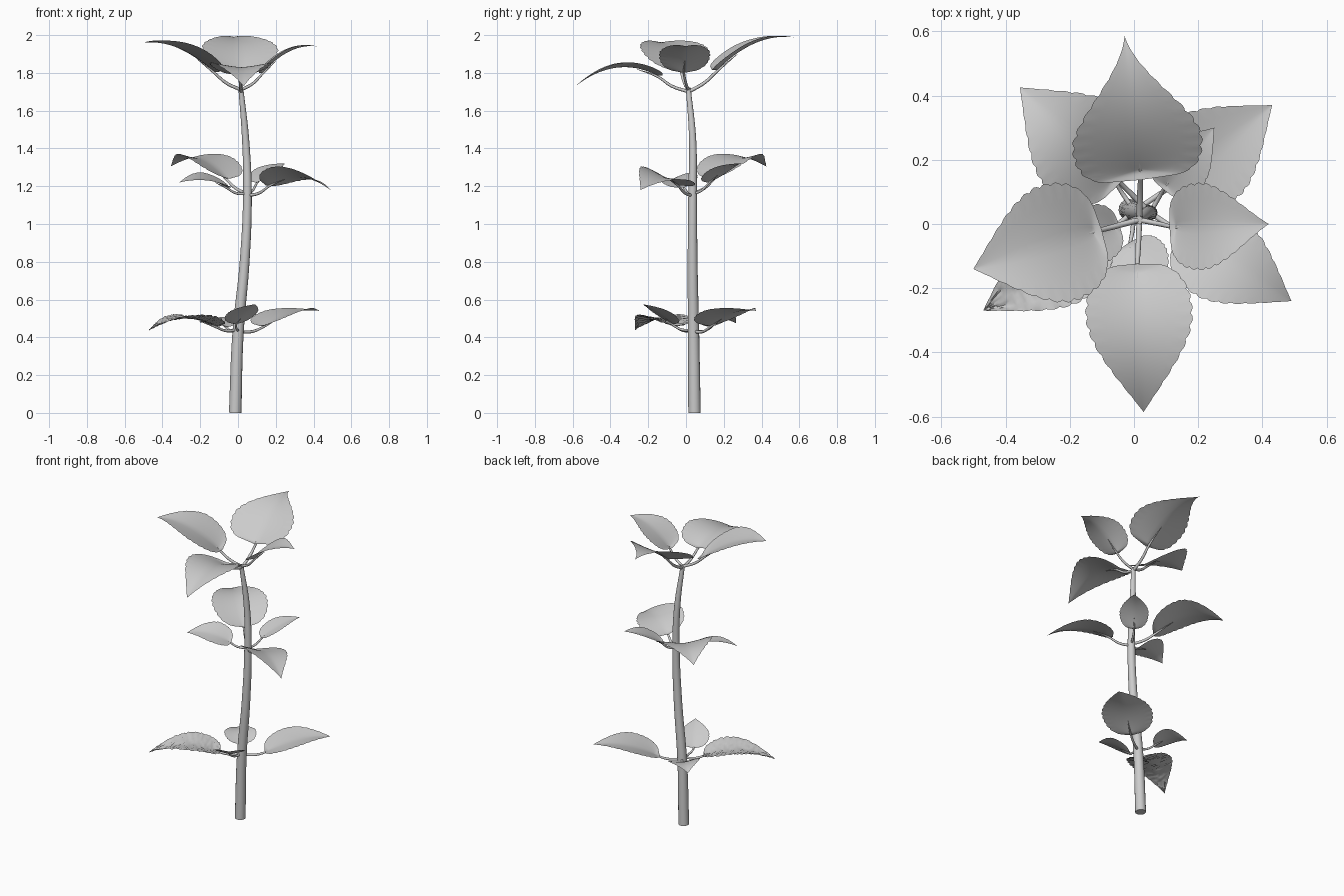
import bpy
import bmesh
import math
import random
from mathutils import Vector

random.seed(4)
cube = bpy.data.objects.get("Cube")
if cube:
    bpy.data.objects.remove(cube, do_unlink=True)

# Single grey for the whole plant
grey = bpy.data.materials.new("plant_grey")
grey.use_nodes = True
colour = (0.6, 0.6, 0.6, 1)
grey.diffuse_color = colour
grey.node_tree.nodes["Principled BSDF"].inputs["Base Color"].default_value = colour

UP = Vector((0, 0, 1))
STEM = [Vector(p) for p in (
    (-0.015, 0.045, 0), (0, 0.04, 0.42), (0.035, 0.035, 0.8), (0.05, 0.035, 1.16),
    (0.04, 0.035, 1.45), (0.015, 0.012, 1.72))]
STEM_RADII = [0.033, 0.03, 0.026, 0.023, 0.019, 0.013]


def on_stem(z):
    """Point on the stem axis at a height."""
    for a, b in zip(STEM, STEM[1:]):
        if z <= b.z:
            return a.lerp(b, (z - a.z) / (b.z - a.z))
    return STEM[-1].copy()


def finish(name, mesh):
    """Link a mesh with the shared colour and smooth shading."""
    mesh.materials.clear()
    mesh.materials.append(grey)
    obj = bpy.data.objects.new(name, mesh)
    bpy.context.collection.objects.link(obj)
    bpy.ops.object.select_all(action="DESELECT")
    obj.select_set(True)
    bpy.context.view_layer.objects.active = obj
    bpy.ops.object.shade_smooth_by_angle(angle=math.radians(50))


def tube(name, points, radii, sides):
    """Smooth tapered tube through the points, with closed ends."""
    curve = bpy.data.curves.new(name, "CURVE")
    curve.dimensions = "3D"
    curve.bevel_depth = 1
    curve.bevel_resolution = sides
    curve.use_fill_caps = True
    curve.resolution_u = 6
    spline = curve.splines.new("BEZIER")
    spline.bezier_points.add(len(points) - 1)
    for bp, p, r in zip(spline.bezier_points, points, radii):
        bp.co = p
        bp.radius = r
        bp.handle_left_type = bp.handle_right_type = "AUTO"
    obj = bpy.data.objects.new(name, curve)
    bpy.context.collection.objects.link(obj)
    bpy.context.view_layer.update()
    graph = bpy.context.evaluated_depsgraph_get()
    mesh = bpy.data.meshes.new_from_object(obj.evaluated_get(graph))
    bpy.data.objects.remove(obj, do_unlink=True)
    finish(name, mesh)


def leaf(name, joint_z, base, tip, bulge, half, peak=0.6, taper=1.0, roll=0, crinkle=0):
    """Arched heart-shaped blade with scalloped edges, on a thin stalk."""
    base, tip = Vector(base), Vector(tip)
    axis = tip - base
    flat = Vector((axis.x, axis.y, 0)).normalized()
    side = UP.cross(flat) * math.cos(roll) + UP * math.sin(roll)
    length = axis.length

    def spine(t):
        return base + axis * t + UP * (bulge * 4 * t * (1 - t))

    bm = bmesh.new()
    rows, half_cols = 48, 6
    grid = []
    for i in range(rows + 1):
        t = (i / rows) ** 1.3
        s = max(math.sin(math.pi * t ** peak), 0)
        width = half * s ** (0.5 if t ** peak < 0.5 else taper)
        scallop = 1 + 0.05 * abs(math.sin(i * math.pi / 4))
        row = []
        for j in range(-half_cols, half_cols + 1):
            v = j / half_cols
            # basal lobes sweep back behind the stalk
            back = 0.06 * length * abs(v) * (1 - t) ** 4
            edge = scallop if abs(j) == half_cols else 1
            p = spine(t) + side * (width * v * edge) - flat * back
            p.z += 0.16 * width * abs(v) ** 1.4 + random.uniform(-crinkle, crinkle)
            row.append(bm.verts.new(p))
        grid.append(row)
    for low, high in zip(grid, grid[1:]):
        for j in range(2 * half_cols):
            bm.faces.new((low[j], high[j], high[j + 1], low[j + 1]))
    bmesh.ops.remove_doubles(bm, verts=bm.verts, dist=0.0002)
    bmesh.ops.recalc_face_normals(bm, faces=bm.faces)
    if sum(f.normal.z for f in bm.faces) < 0:
        bmesh.ops.reverse_faces(bm, faces=bm.faces)
    mesh = bpy.data.meshes.new(name)
    bm.to_mesh(mesh)
    bm.free()
    finish(name, mesh)

    # Stalk sags out of the stem and fades out under the blade
    start = on_stem(joint_z)
    middle = start.lerp(base, 0.55) - UP * 0.016
    r = 0.005 + 0.02 * half
    drop = UP * r * 0.6
    tube(name + "_stalk", [start, middle, base - drop, spine(0.25) - drop],
         [r * 1.1, r, r * 0.8, 0.001], 2)


tube("stem", STEM, STEM_RADII, 6)

# Top whorl
leaf("top_back_leaf", 1.7, (0.02, 0.165, 1.815), (-0.03, 0.59, 1.985), 0.062, 0.195, 0.46, 1.5)
leaf("top_front_leaf", 1.7, (0.01, -0.15, 1.785), (0.03, -0.585, 1.73), 0.07, 0.16)
leaf("top_right_leaf", 1.71, (-0.125, -0.025, 1.805), (-0.5, -0.14, 1.96), 0.048, 0.18)
leaf("top_left_leaf", 1.71, (0.13, -0.01, 1.8), (0.42, 0, 1.94), 0.045, 0.13, 0.55, 1.1)

# Middle whorl
leaf("middle_back_right_leaf", 1.16, (-0.06, 0.145, 1.24), (-0.355, 0.425, 1.305), 0.075, 0.165)
leaf("middle_front_left_leaf", 1.15, (0.165, -0.04, 1.205), (0.49, -0.24, 1.18), 0.055, 0.14,
     roll=-0.25)
leaf("middle_front_right_leaf", 1.16, (-0.06, -0.01, 1.195), (-0.31, -0.1, 1.22), 0.03, 0.095,
     roll=-0.25)
leaf("middle_back_left_leaf", 1.16, (0.1, 0.12, 1.22), (0.25, 0.3, 1.32), 0.02, 0.085)

# Bottom whorl
leaf("bottom_back_left_leaf", 0.43, (0.135, 0.13, 0.46), (0.43, 0.37, 0.54), 0.03, 0.15)
leaf("bottom_front_right_leaf", 0.44, (-0.12, -0.055, 0.46), (-0.47, -0.27, 0.44), 0.05, 0.13,
     crinkle=0.004)
leaf("bottom_front_leaf", 0.44, (-0.01, -0.07, 0.47), (0.09, -0.23, 0.575), 0.01, 0.088)
leaf("bottom_back_right_leaf", 0.44, (-0.06, 0.13, 0.455), (-0.2, 0.265, 0.475), 0.03, 0.095)
